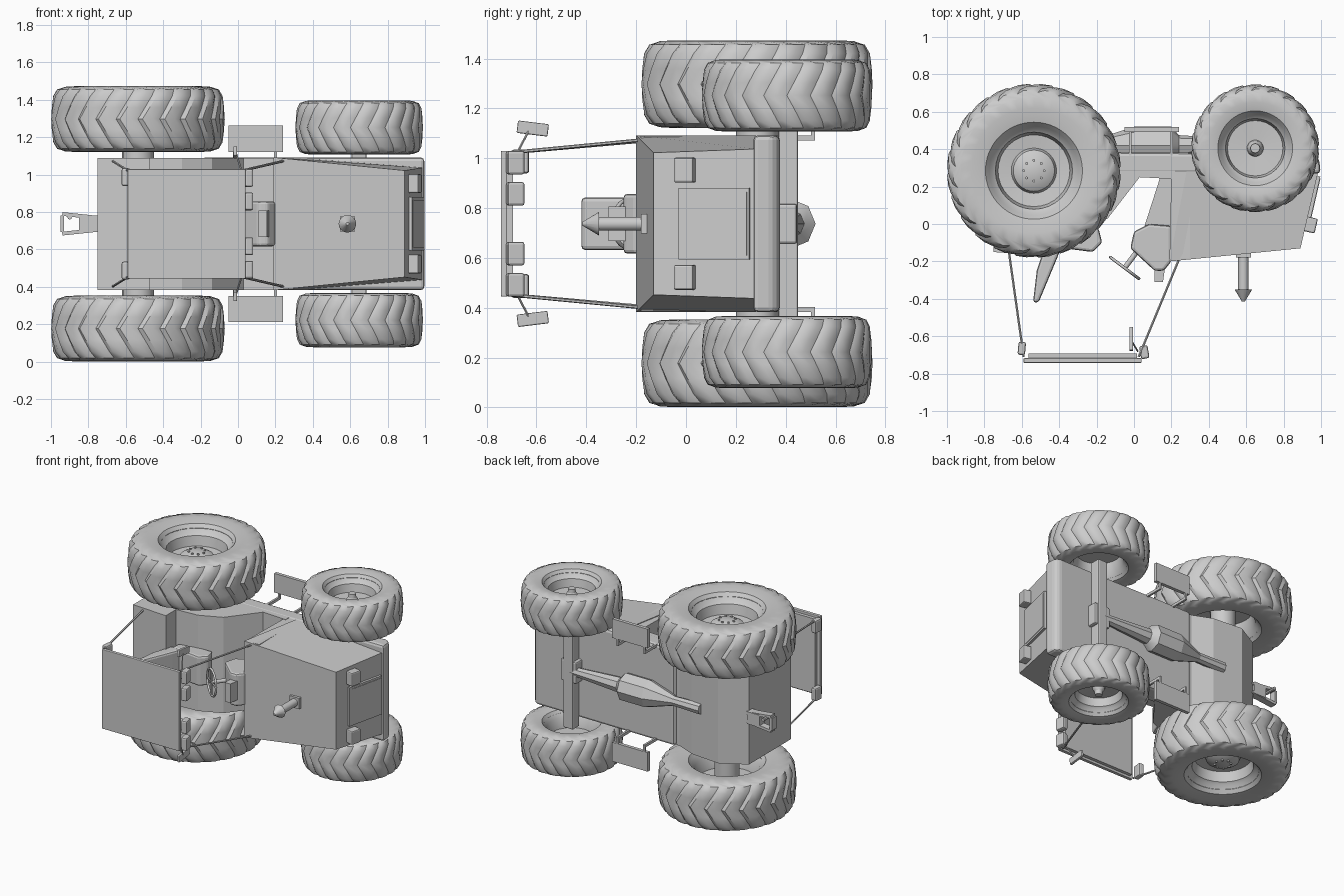
import bpy, bmesh, math
from mathutils import Vector, Matrix

old = bpy.data.objects.get("Cube")
if old:
    bpy.data.objects.remove(old, do_unlink=True)

MID = 0.737  # height of the machine's symmetry plane, it lies on its side

grey = bpy.data.materials.new("plain grey")
grey.use_nodes = True
colour = (0.6, 0.6, 0.6, 1)
grey.diffuse_color = colour
for node in grey.node_tree.nodes:
    if node.type == 'BSDF_PRINCIPLED':
        node.inputs["Base Color"].default_value = colour


def finish(name, bm, smooth=None, bevel=0):
    """Turn a bmesh into a named object lifted to the symmetry plane."""
    bmesh.ops.recalc_face_normals(bm, faces=bm.faces)
    mesh = bpy.data.meshes.new(name)
    bm.to_mesh(mesh)
    bm.free()
    mesh.materials.append(grey)
    ob = bpy.data.objects.new(name, mesh)
    bpy.context.collection.objects.link(ob)
    ob.location.z = MID
    if bevel:
        mod = ob.modifiers.new("Bevel", 'BEVEL')
        mod.width, mod.segments = bevel, 2
    if smooth:
        bpy.ops.object.select_all(action='DESELECT')
        ob.select_set(True)
        bpy.context.view_layer.objects.active = ob
        bpy.ops.object.shade_smooth_by_angle(angle=math.radians(smooth))
    return ob


def box(name, centre, size, turn=0, axis='Z', bevel=0):
    bm = bmesh.new()
    m = (Matrix.Translation(centre) @ Matrix.Rotation(math.radians(turn), 4, axis)
         @ Matrix.Diagonal((*size, 1)))
    bmesh.ops.create_cube(bm, size=1, matrix=m)
    return finish(name, bm, bevel=bevel)


def extrude(name, outline, half, bevel=0):
    """Side profile in x and y, extruded evenly to both sides."""
    bm = bmesh.new()
    low = [bm.verts.new((x, y, -half)) for x, y in outline]
    high = [bm.verts.new((x, y, half)) for x, y in outline]
    bm.faces.new(low)
    bm.faces.new(high)
    for i in range(len(low)):
        j = (i + 1) % len(low)
        bm.faces.new((low[i], low[j], high[j], high[i]))
    return finish(name, bm, bevel=bevel)


def rod(name, a, b, r1, r2=None, sides=16):
    a, b = Vector(a), Vector(b)
    bm = bmesh.new()
    m = (Matrix.Translation((a + b) / 2)
         @ (b - a).to_track_quat('Z', 'Y').to_matrix().to_4x4())
    bmesh.ops.create_cone(bm, cap_ends=True, segments=sides, radius1=r1,
                          radius2=r1 if r2 is None else r2, depth=(b - a).length, matrix=m)
    return finish(name, bm, smooth=40)


def lathe(name, profile, centre, steps, offset=lambda i, r, z: (0, 0), closed=False):
    """Revolve (radius, z) points; offset gives extra angle and radius."""
    bm = bmesh.new()
    rings = []
    for i in range(steps):
        ring = []
        for r, z in profile:
            da, dr = offset(i, r, z)
            a = math.tau * i / steps + da
            ring.append(bm.verts.new((centre[0] + (r + dr) * math.cos(a),
                                      centre[1] + (r + dr) * math.sin(a), centre[2] + z)))
        rings.append(ring)
    n = len(profile)
    for i in range(steps):
        p, q = rings[i], rings[(i + 1) % steps]
        for k in range(n if closed else n - 1):
            m = (k + 1) % n
            bm.faces.new((p[k], p[m], q[m], q[k]))
    bmesh.ops.remove_doubles(bm, verts=bm.verts, dist=0.0001)
    return finish(name, bm, smooth=35)


def wheel(label, x, y, z, R, half, hole, side, hub, lugs):
    # Tyre with saw-tooth lugs swept back into a chevron
    right = [(hole, 0.78), (hole * 1.08, 0.92), (R * 0.72, 1), (R * 0.84, 0.98),
             (R * 0.90, 0.9), (R * 0.945, 0.7), (R * 0.96, 0.35)]
    half_profile = [(r, w * half) for r, w in right]
    profile = half_profile + [(R * 0.97, 0)] + [(r, -w) for r, w in reversed(half_profile)]

    def tread(i, r, w):
        if r < R * 0.88:
            return 0, 0
        shear = 0.24 * abs(w) / half
        phase = i % 3
        return shear + (-0.035 if phase == 1 else 0), (0, R * 0.03, R * 0.03)[phase]

    lathe(label + "_tyre", profile, (x, y, z), lugs * 3, tread, closed=True)
    # Dished rim with a raised hub, flat on the inner side
    h = half * side
    rim = [(0, h * 0.45), (hub * 0.6, h * 0.43), (hub, h * 0.28), (hub * 1.1, h * 0.1),
           (hole * 0.8, h * 0.15), (hole * 0.86, h * 0.55), (hole * 0.93, h * 0.62),
           (hole * 1.03, h * 0.82), (hole * 1.03, -h * 0.82), (hole * 0.9, -h * 0.6),
           (hole * 0.82, -h * 0.1), (0, -h * 0.1)]
    lathe(label + "_rim", rim, (x, y, z), 32)


for side, tag in ((1, "right"), (-1, "left")):
    wheel("rear_wheel_" + tag, -0.535, 0.285, side * 0.56, 0.465, 0.176, 0.24, side, 0.11, 24)
    wheel("front_wheel_" + tag, 0.648, 0.405, side * 0.515, 0.342, 0.145, 0.185, side, 0.04, 22)
    # Ring of bolts on the rear hub
    for k in range(8):
        a = math.tau * k / 8
        c = (-0.535 + 0.055 * math.cos(a), 0.285 + 0.055 * math.sin(a))
        rod("hub_bolt", (*c, side * 0.62), (*c, side * 0.645), 0.008, sides=6)
    # Front hub cap
    rod("front_hub_cap", (0.648, 0.405, side * 0.5), (0.648, 0.405, side * 0.6), 0.035, 0.025)

    # Cab posts
    rod("rear_post", (-0.59, -0.71, side * 0.285), (-0.67, -0.14, side * 0.335), 0.007, sides=6)
    rod("front_post", (0.025, -0.71, side * 0.285), (0.24, -0.19, side * 0.335), 0.007, sides=6)
    # Mirrors and lamps
    box("mirror", (-0.015, -0.615, side * 0.382), (0.02, 0.125, 0.05), side * -7, 'X', 0.005)
    rod("mirror_arm", (0.02, -0.68, side * 0.28), (-0.01, -0.63, side * 0.375), 0.005, sides=6)
    for z in (0.12, 0.245):
        box("roof_lamp", (0.055, -0.685, side * z), (0.045, 0.07, 0.095), 10, 'Z', 0.01)
    box("rear_lamp", (-0.6, -0.665, side * 0.25), (0.04, 0.07, 0.095), -5, 'Z', 0.01)
    box("headlamp", (0.945, -0.005, side * 0.215), (0.06, 0.08, 0.1), -13, 'Z', 0.008)

    # Steps with brackets
    box("step", (0.095, 0.505, side * 0.455), (0.29, 0.025, 0.14))
    for x in (-0.02, 0.2):
        box("step_bracket", (x, 0.44, side * 0.345), (0.015, 0.15, 0.02))
        box("step_arm", (x, 0.51, side * 0.37), (0.015, 0.015, 0.07))

# Rear body with deck, seat well and cab floor
extrude("rear_body", [(-0.75, -0.15), (-0.47, -0.17), (-0.47, -0.05), (-0.3, -0.04),
                      (-0.14, 0.03), (0.03, 0.25), (0.22, 0.24), (0.22, 0.36), (-0.2, 0.36),
                      (-0.34, 0.42), (-0.57, 0.44), (-0.75, 0.34)], 0.353)

# Lower frame, rounded along the underside
extrude("lower_frame", [(-0.2, 0.27), (0.998, 0.27), (0.99, 0.35), (0.96, 0.375),
                        (-0.17, 0.385)], 0.355, bevel=0.02)

# Bonnet, tapering to the nose
bm = bmesh.new()
bmesh.ops.create_cube(bm, size=2)
for v in bm.verts:
    front, low, s = v.co.x > 0, v.co.y > 0, math.copysign(1, v.co.z)
    if front:
        v.co = (0.985, 0.28, s * 0.3) if low else (0.89, -0.13, s * 0.285)
    else:
        v.co = (0.28, 0.28, s * 0.355) if low else (0.19, -0.2, s * 0.355)
finish("bonnet", bm)
extrude("bonnet_back", [(0.19, -0.19), (0.3, -0.18), (0.3, 0.28), (0.2, 0.28)], 0.35)

# Grille
box("grille", (0.949, 0.115, 0), (0.03, 0.29, 0.285), -13)
box("grille_panel", (0.962, 0.118, 0), (0.012, 0.26, 0.255), -13)

# Exhaust stack with cone cap
box("stack_base", (0.585, -0.165, 0), (0.08, 0.03, 0.08))
rod("stack", (0.585, -0.14, 0), (0.585, -0.36, 0), 0.028)
rod("stack_cap", (0.585, -0.35, 0), (0.585, -0.415, 0), 0.047, 0.008)

# Roof
box("roof", (-0.275, -0.73, 0), (0.63, 0.025, 0.585), bevel=0.004)
box("roof_lining", (-0.275, -0.706, 0), (0.58, 0.025, 0.55))

# Seat
extrude("seat_cushion", [(-0.45, -0.05), (-0.45, -0.12), (-0.22, -0.15), (-0.17, -0.1),
                         (-0.19, -0.02), (-0.3, -0.02)], 0.11, bevel=0.015)
extrude("seat_back", [(-0.38, -0.1), (-0.41, -0.18), (-0.51, -0.42), (-0.54, -0.42),
                      (-0.52, -0.25), (-0.47, -0.1)], 0.105, bevel=0.015)

# Dashboard and steering wheel
extrude("dashboard", [(-0.02, -0.13), (0, -0.04), (0.08, 0), (0.2, -0.01), (0.2, -0.2),
                      (0.16, -0.25), (0.11, -0.25)], 0.12, bevel=0.015)
extrude("instrument_pod", [(0.11, -0.24), (0.11, -0.31), (0.155, -0.31), (0.165, -0.24)], 0.07)
extrude("dashboard_foot", [(0.05, -0.03), (0.2, -0.03), (0.22, 0.25), (0.14, 0.25)], 0.08)
hub = Vector((-0.05, -0.235, 0))
axis = Vector((0.6, 0.8, 0))
rod("steering_column", hub, hub + axis * 0.14, 0.014)
bpy.ops.mesh.primitive_torus_add(major_radius=0.095, minor_radius=0.008, major_segments=24,
                                 minor_segments=8, location=hub + Vector((0, 0, MID)),
                                 rotation=axis.to_track_quat('Z', 'Y').to_euler())
ring = bpy.context.object
ring.name = "steering_wheel"
ring.data.materials.append(grey)
bpy.ops.object.shade_smooth()
across = Vector((0.8, -0.6, 0)) * 0.092
rod("wheel_spoke", hub - across, hub + across, 0.007, sides=6)
rod("wheel_spoke", hub - Vector((0, 0, 0.092)), hub + Vector((0, 0, 0.092)), 0.007, sides=6)

# Axles
rod("rear_axle", (-0.535, 0.285, -0.55), (-0.535, 0.285, 0.55), 0.085)
box("front_axle", (0.648, 0.41, 0), (0.08, 0.08, 0.84), bevel=0.008)
box("axle_pivot", (0.648, 0.4, 0), (0.13, 0.09, 0.16), bevel=0.01)

# Drive line below the frame, swelling into the gearbox
line = [(0.64, 0.03), (0.24, 0.055), (0.2, 0.1), (0, 0.1), (-0.2, 0.035), (-0.42, 0.04)]
for (xa, ra), (xb, rb) in zip(line, line[1:]):
    rod("drive_line", (xa, 0.42, 0), (xb, 0.42, 0), ra, rb, 8)

# Rear hitch, an open frame
for s in (1, -1):
    box("hitch_arm", (-0.84, 0.33, s * 0.042), (0.2, 0.05, 0.02), s * 6, 'Y')
box("hitch_bar", (-0.94, 0.33, 0), (0.02, 0.05, 0.09))
box("hitch_block", (-0.8, 0.33, 0), (0.1, 0.06, 0.09))
rod("hitch_pin", (-0.9, 0.3, 0.035), (-0.9, 0.39, 0.035), 0.012, sides=8)
